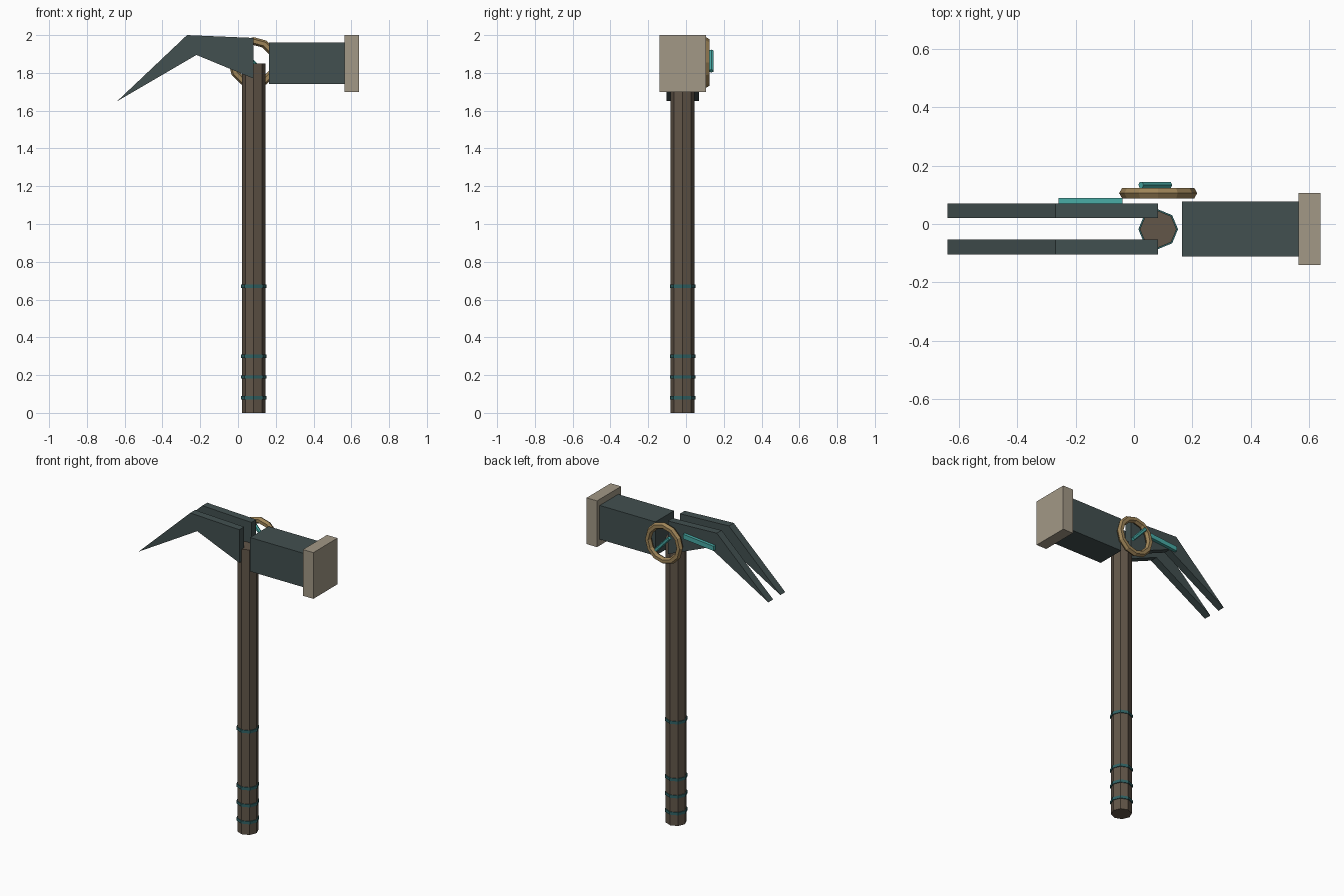
import bpy, bmesh, math
from mathutils import Matrix, Vector

cube = bpy.data.objects.get("Cube")
if cube:
    bpy.data.objects.remove(cube, do_unlink=True)


def material(name, *rgb):
    lin = [((c / 255 + 0.055) / 1.055) ** 2.4 for c in rgb] + [1.0]
    m = bpy.data.materials.new(name)
    m.use_nodes = True
    m.diffuse_color = lin
    bsdf = next(n for n in m.node_tree.nodes if n.type == 'BSDF_PRINCIPLED')
    bsdf.inputs["Base Color"].default_value = lin
    return m


WOOD = material("brown wood", 98, 86, 73)
STEEL = material("dark slate steel", 66, 80, 80)
STONE = material("pale stone", 162, 152, 134)
GOLD = material("old gold", 158, 132, 88)
TEAL = material("bright teal", 72, 170, 165)
BAND = material("deep teal", 48, 98, 100)


def finish(name, bm, mat):
    bmesh.ops.recalc_face_normals(bm, faces=bm.faces)
    mesh = bpy.data.meshes.new(name)
    bm.to_mesh(mesh)
    bm.free()
    mesh.materials.append(mat)
    obj = bpy.data.objects.new(name, mesh)
    bpy.context.collection.objects.link(obj)
    return obj


def box(name, low, high, mat):
    low, high = Vector(low), Vector(high)
    bm = bmesh.new()
    place = Matrix.Translation((low + high) / 2) @ Matrix.Diagonal((high - low).to_4d())
    bmesh.ops.create_cube(bm, size=1, matrix=place)
    return finish(name, bm, mat)


def rod(name, start, end, radius, sides, mat, spin=0):
    start, end = Vector(start), Vector(end)
    axis = end - start
    turn = axis.to_track_quat('Z', 'Y').to_matrix().to_4x4()
    bm = bmesh.new()
    bmesh.ops.create_cone(bm, cap_ends=True, segments=sides, radius1=radius, radius2=radius,
                          depth=axis.length,
                          matrix=Matrix.Translation((start + end) / 2) @ turn @ Matrix.Rotation(spin, 4, 'Z'))
    return finish(name, bm, mat)


def plate(name, outline, y0, y1, mat):
    """Extrude an x-z outline between two depths."""
    bm = bmesh.new()
    face = bm.faces.new([bm.verts.new((x, y0, z)) for x, z in outline])
    grown = bmesh.ops.extrude_face_region(bm, geom=[face])["geom"]
    bmesh.ops.translate(bm, vec=(0, y1 - y0, 0),
                        verts=[v for v in grown if isinstance(v, bmesh.types.BMVert)])
    return finish(name, bm, mat)


# Handle with its wrapped bands
HX, HY = 0.083, -0.018
rod("handle", (HX, HY, 0), (HX, HY, 1.85), 0.063, 8, WOOD)
for i, z in enumerate((0.08, 0.19, 0.3, 0.67)):
    rod(f"handle_band_{i + 1}", (HX, HY, z - 0.009), (HX, HY, z + 0.009), 0.068, 8, BAND)

# Hammer block and striking face
box("hammer_block", (0.165, -0.112, 1.74), (0.567, 0.078, 1.96), STEEL)
box("striking_face", (0.565, -0.141, 1.70), (0.64, 0.106, 2.0), STONE)

# Twin claws straddling the handle
claw = [(-0.64, 1.65), (-0.27, 2.0), (0.082, 1.985), (0.082, 1.77), (-0.22, 1.895)]
plate("front_claw", claw, -0.104, -0.054, STEEL)
plate("back_claw", claw, 0.02, 0.07, STEEL)

# Inlay bar on the back claw
plate("claw_inlay", [(-0.26, 1.89), (-0.26, 1.92), (-0.04, 1.94), (-0.04, 1.91)], 0.068, 0.09, TEAL)

# Faceted ring on the back
bpy.ops.mesh.primitive_torus_add(major_segments=12, minor_segments=6, major_radius=0.113,
                                 minor_radius=0.021, location=(HX, 0.106, 1.855),
                                 rotation=(math.pi / 2, 0, 0))
ring = bpy.context.object
ring.name = "back_ring"
ring.data.materials.append(GOLD)

# Slanted rod across the ring
rod("ring_rod", (0.024, 0.134, 1.915), (0.122, 0.134, 1.81), 0.012, 6, TEAL)
